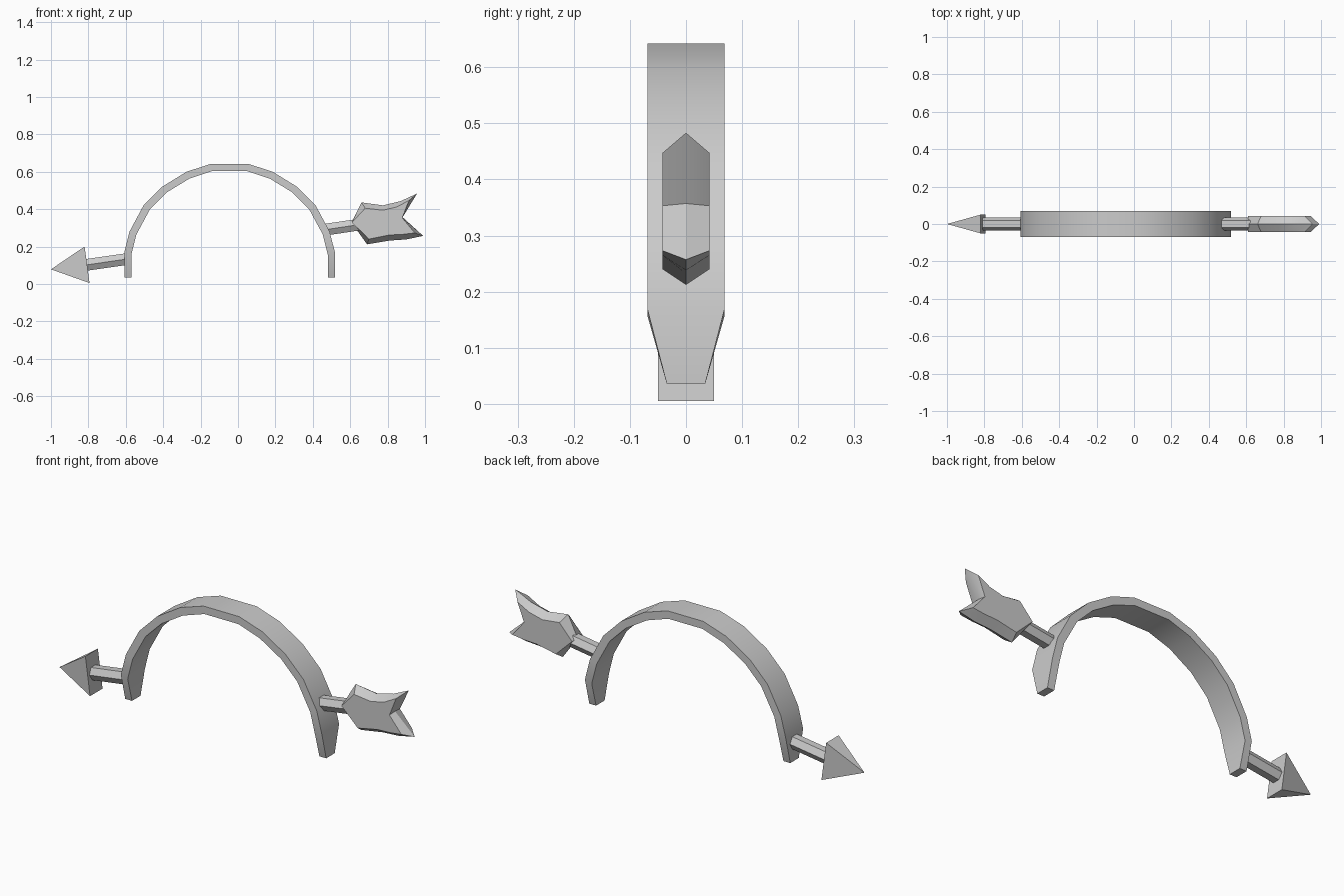
import bpy, bmesh, math
from mathutils import Vector

cube = bpy.data.objects.get("Cube")
if cube:
    bpy.data.objects.remove(cube, do_unlink=True)

grey = bpy.data.materials.new("plain grey")
grey.use_nodes = True
colour = (0.6, 0.6, 0.6, 1)
grey.diffuse_color = colour
grey.node_tree.nodes["Principled BSDF"].inputs["Base Color"].default_value = colour


def make_object(name, rings, closed=True, caps=True, smooth=False):
    """Skin a list of equal-length vertex rings."""
    bm = bmesh.new()
    loops = [[bm.verts.new(p) for p in ring] for ring in rings]
    n = len(loops[0])
    for a, b in zip(loops, loops[1:]):
        for i in range(n):
            j = (i + 1) % n
            bm.faces.new((a[i], a[j], b[j], b[i]))
    if caps:
        bm.faces.new(loops[0])
        bm.faces.new(loops[-1])
    bmesh.ops.remove_doubles(bm, verts=bm.verts, dist=0.0005)
    bmesh.ops.recalc_face_normals(bm, faces=bm.faces)
    mesh = bpy.data.meshes.new(name)
    bm.to_mesh(mesh)
    bm.free()
    mesh.materials.append(grey)
    obj = bpy.data.objects.new(name, mesh)
    bpy.context.collection.objects.link(obj)
    if smooth:
        bpy.ops.object.select_all(action="DESELECT")
        obj.select_set(True)
        bpy.context.view_layer.objects.active = obj
        bpy.ops.object.shade_smooth_by_angle(angle=math.radians(30))
    return obj


# Headband: half profile as outer x, outer z, inner x, inner z, half width
CENTRE = -0.045
half = [
    (0.563, 0.035, 0.525, 0.035, 0.034),
    (0.563, 0.17, 0.525, 0.158, 0.069),
    (0.535, 0.28, 0.498, 0.265, 0.069),
    (0.46, 0.42, 0.425, 0.40, 0.069),
    (0.36, 0.52, 0.335, 0.49, 0.069),
    (0.23, 0.60, 0.215, 0.563, 0.069),
    (0.10, 0.642, 0.095, 0.603, 0.069),
]
stations = [(-a, b, -c, d, w) for a, b, c, d, w in half] + half[::-1]
make_object("headband", [
    [(CENTRE + ox, -w, oz), (CENTRE + ox, w, oz),
     (CENTRE + ix, w, iz), (CENTRE + ix, -w, iz)]
    for ox, oz, ix, iz, w in stations], smooth=True)

# Arrow axis, tilted upward towards +x
axis = Vector((0.991, 0, 0.133))
up = Vector((-0.133, 0, 0.991))
side = Vector((0, 1, 0))


def shaft(name, start, end, radius=0.036):
    corners = [side * radius * math.cos(k * math.pi / 3)
               + up * radius * math.sin(k * math.pi / 3) for k in range(6)]
    make_object(name, [[Vector(p) + c for c in corners] for p in (start, end)])


shaft("point_shaft", (-0.81, 0, 0.102), (-0.58, 0, 0.135))
shaft("tail_shaft", (0.465, 0, 0.29), (0.66, 0, 0.319))

# Arrowhead: rectangular pyramid
base = Vector((-0.807, 0, 0.1025))
tip = Vector((-1.0, 0, 0.078))
corners = [base + up * 0.0985 * u + side * 0.05 * s
           for u, s in ((1, 1), (1, -1), (-1, -1), (-1, 1))]
make_object("arrowhead", [corners, [tip] * 4], caps=False)
bm = bmesh.new()
bm.from_mesh(bpy.data.objects["arrowhead"].data)
bmesh.ops.holes_fill(bm, edges=bm.edges)
bmesh.ops.recalc_face_normals(bm, faces=bm.faces)
bm.to_mesh(bpy.data.objects["arrowhead"].data)
bm.free()

# Fletching: ridge outline in the middle, smaller flat outline on each side
ridge = [(0.607, 0.328), (0.66, 0.436), (0.775, 0.42), (0.87, 0.443), (0.957, 0.483),
         (0.88, 0.357), (0.99, 0.257), (0.90, 0.238), (0.81, 0.232), (0.69, 0.212)]
flat = [(0.609, 0.328), (0.68, 0.405), (0.775, 0.394), (0.85, 0.412), (0.915, 0.447),
        (0.878, 0.353), (0.945, 0.273), (0.88, 0.265), (0.81, 0.262), (0.70, 0.24)]


def outline(points, y):
    return [(x, y, z) for x, z in points]


make_object("fletching", [outline(flat, -0.042), outline(ridge, 0),
                          outline(flat, 0.042)], smooth=True)
